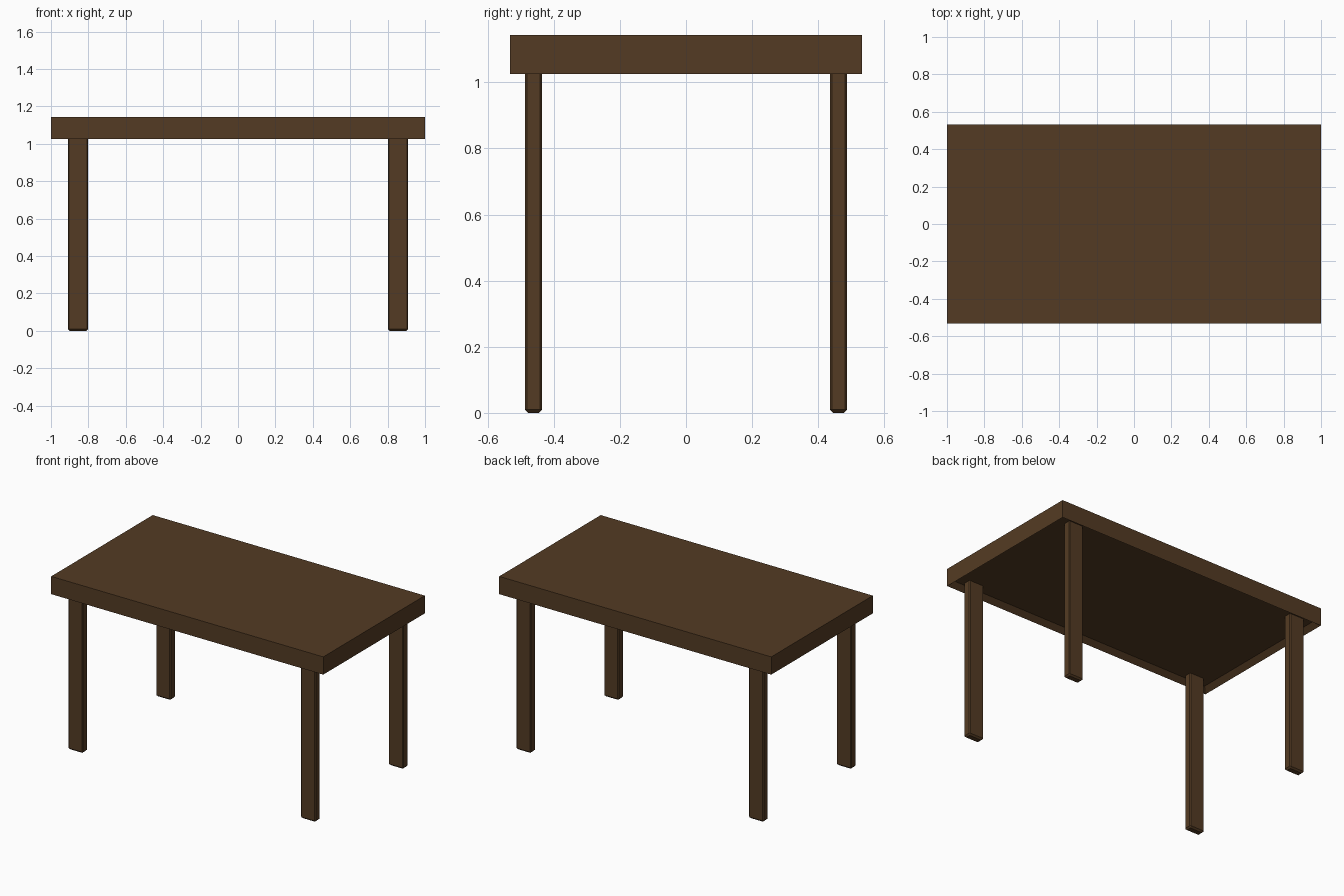
import bpy
import bmesh
from mathutils import Vector

cube = bpy.data.objects.get("Cube")
if cube:
    bpy.data.objects.remove(cube, do_unlink=True)

# Dark wood, shared by all parts
wood = bpy.data.materials.new("dark_brown_wood")
wood.use_nodes = True
colour = (0.088, 0.044, 0.017, 1)
wood.diffuse_color = colour
wood.node_tree.nodes["Principled BSDF"].inputs["Base Color"].default_value = colour

HALF_X, HALF_Y = 1.0, 0.533
TOP_Z, RIM_Z = 1.143, 1.025
RIM_WIDTH, RECESS = 0.046, 0.03
LEG_X, LEG_Y = 0.855, 0.461
LEG_SIZE = Vector((0.108, 0.052))


def box(bm, size, centre):
    bmesh.ops.create_cube(bm, size=1)
    bmesh.ops.scale(bm, vec=size, verts=bm.verts)
    bmesh.ops.translate(bm, vec=centre, verts=bm.verts)


def finish(bm, name):
    mesh = bpy.data.meshes.new(name)
    bm.to_mesh(mesh)
    bm.free()
    mesh.materials.append(wood)
    obj = bpy.data.objects.new(name, mesh)
    bpy.context.collection.objects.link(obj)


# Tabletop with a shallow recess underneath, leaving a narrow rim
bm = bmesh.new()
box(bm, (2 * HALF_X, 2 * HALF_Y, TOP_Z - RIM_Z), (0, 0, (TOP_Z + RIM_Z) / 2))
bm.normal_update()
underside = min(bm.faces, key=lambda f: f.calc_center_median().z)
bmesh.ops.inset_region(bm, faces=[underside], thickness=RIM_WIDTH)
bmesh.ops.translate(bm, vec=(0, 0, RECESS), verts=underside.verts)
finish(bm, "tabletop")


# Legs with softened upright edges and chamfered feet, reaching into the recess
def leg(name, x, y):
    height = RIM_Z + RECESS
    bm = bmesh.new()
    box(bm, (LEG_SIZE.x, LEG_SIZE.y, height), (x, y, height / 2))
    edges = [e for e in bm.edges if min(v.co.z for v in e.verts) < 0.01]
    feet = [e for e in edges if max(v.co.z for v in e.verts) < 0.01]
    uprights = [e for e in edges if e not in feet]
    bmesh.ops.bevel(bm, geom=uprights, offset=0.006, segments=1, affect='EDGES')
    bm.normal_update()
    foot = min(bm.faces, key=lambda f: f.calc_center_median().z)
    bmesh.ops.bevel(bm, geom=list(foot.edges), offset=0.01, segments=1, affect='EDGES')
    finish(bm, name)


for side, sx in (("left", 1), ("right", -1)):
    for end, sy in (("front", -1), ("back", 1)):
        leg(f"{end}_{side}_leg", sx * LEG_X, sy * LEG_Y)
